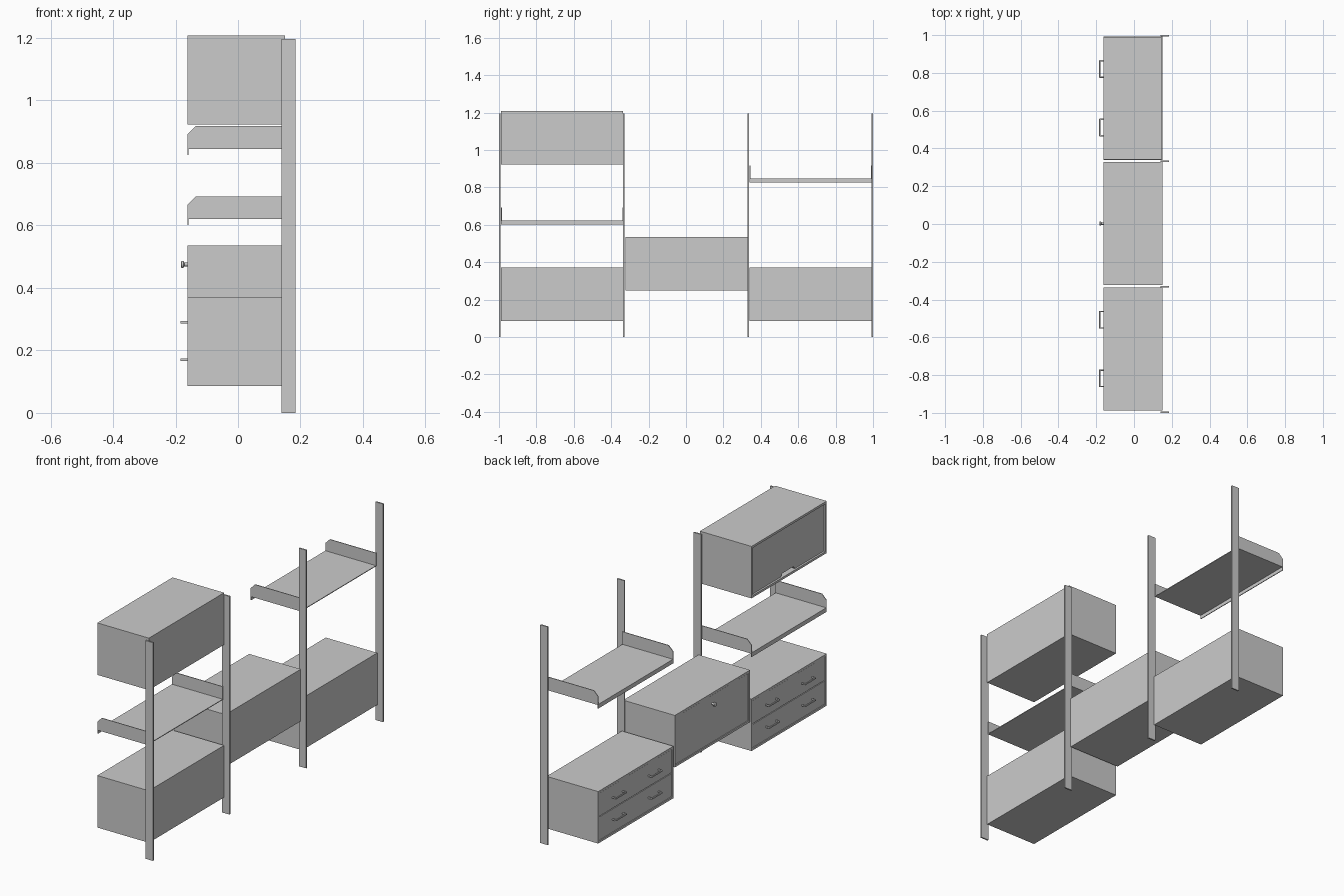
import bpy, bmesh, math

if "Cube" in bpy.data.objects:
    bpy.data.objects.remove(bpy.data.objects["Cube"])

PITCH = 0.664            # spacing of the uprights along y
W = 0.652                # width of a cabinet or shelf
XF, XB = -0.162, 0.151   # front (drawer side) and back of the cabinets
T = 0.012                # panel thickness


def finish(bm, name, bevel=0.0):
    bmesh.ops.recalc_face_normals(bm, faces=bm.faces)
    me = bpy.data.meshes.new(name)
    bm.to_mesh(me)
    bm.free()
    ob = bpy.data.objects.new(name, me)
    bpy.context.collection.objects.link(ob)
    if bevel:
        m = ob.modifiers.new("bevel", 'BEVEL')
        m.width, m.segments = bevel, 2
    return ob


def add_box(bm, x0, x1, y0, y1, z0, z1):
    vs = bmesh.ops.create_cube(bm, size=1)["verts"]
    for v in vs:
        v.co = (x1 if v.co.x > 0 else x0,
                y1 if v.co.y > 0 else y0,
                z1 if v.co.z > 0 else z0)


def box(name, *b):
    bm = bmesh.new()
    add_box(bm, *b)
    return finish(bm, name)


def prism(name, pts, axis, a, b):
    """Extrude a 2D outline: axis 'y' takes (x, z), axis 'x' takes (y, z)."""
    bm = bmesh.new()
    vs = [bm.verts.new((p, a, q) if axis == 'y' else (a, p, q)) for p, q in pts]
    f = bm.faces.new(vs)
    r = bmesh.ops.extrude_face_region(bm, geom=[f])
    d = (0, b - a, 0) if axis == 'y' else (b - a, 0, 0)
    bmesh.ops.translate(bm, vec=d,
                        verts=[g for g in r["geom"] if isinstance(g, bmesh.types.BMVert)])
    return finish(bm, name)


def carcass(name, yc, z0, z1):
    """Rectangular tube with a back panel, open towards -x."""
    y0, y1 = yc - W / 2, yc + W / 2
    bm = bmesh.new()

    def ring(x, i):
        return [bm.verts.new((x, y, z)) for y, z in
                ((y0 + i, z0 + i), (y1 - i, z0 + i), (y1 - i, z1 - i), (y0 + i, z1 - i))]
    rings = [ring(XB, 0), ring(XF, 0), ring(XF, T), ring(XB - T, T)]
    for a, b in zip(rings, rings[1:]):
        for i in range(4):
            j = (i + 1) % 4
            bm.faces.new((a[i], a[j], b[j], b[i]))
    bm.faces.new(rings[0])
    bm.faces.new(rings[-1])
    return finish(bm, name)


def handle(name, yc, zc):
    # U-shaped pull
    h, d = 0.047, 0.007
    pts = [(XF + 0.006, -h), (-0.184, -h), (-0.184, h), (XF + 0.006, h),
           (XF + 0.006, h - d), (-0.184 + d, h - d), (-0.184 + d, -h + d), (XF + 0.006, -h + d)]
    bm = bmesh.new()
    vs = [bm.verts.new((x, yc + y, zc - 0.004)) for x, y in pts]
    r = bmesh.ops.extrude_face_region(bm, geom=[bm.faces.new(vs)])
    bmesh.ops.translate(bm, vec=(0, 0, 0.008),
                        verts=[g for g in r["geom"] if isinstance(g, bmesh.types.BMVert)])
    return finish(bm, name, 0.0012)


def drawer_unit(yc, z0, z1):
    carcass("drawer_cabinet", yc, z0, z1)
    g = 0.002
    h = (z1 - z0 - 2 * T) / 2
    for k in range(2):
        b = z0 + T + k * h
        box("drawer_front", XF + 0.002, XF + 0.014, yc - W / 2 + T + g, yc + W / 2 - T - g,
            b + g, b + h - g)
        for s in (-1, 1):
            handle("drawer_handle", yc + s * 0.155, 0.17 + k * 0.12)


def shelf(yc, z):
    y0, y1 = yc - W / 2, yc + W / 2
    # sheet with a folded-down front lip
    prism("shelf", [(XF, z - 0.019), (XF, z + 0.004), (0.145, z + 0.004), (0.145, z),
                    (XF + 0.004, z), (XF + 0.004, z - 0.019)], 'y', y0, y1)
    # chamfered end panels
    side = [(XF, z), (0.145, z), (0.145, z + 0.073), (-0.135, z + 0.073), (XF, z + 0.046)]
    for y in (y0, y1 - 0.004):
        prism("shelf_end", side, 'y', y, y + 0.004)


# wall uprights
for k in range(4):
    y = (k - 1.5) * PITCH
    box("upright", 0.139, 0.184, y - 0.004, y + 0.004, 0, 1.196)

left, mid, right = -PITCH + 0.002, 0.002, PITCH + 0.002

# drawer cabinets and shelves
for yc in (left, right):
    drawer_unit(yc, 0.086, 0.371)
shelf(left, 0.62)
shelf(right, 0.845)

# middle cabinet with drop-front door and lock knob
carcass("middle_cabinet", mid, 0.25, 0.535)
box("middle_door", XF + 0.002, XF + 0.014, mid - W / 2 + T + 0.002, mid + W / 2 - T - 0.002,
    0.264, 0.521)
bm = bmesh.new()
prof = [(0, 0.006), (0.006, 0.006), (0.006, -0.010), (0.011, -0.013), (0.011, -0.019), (0.008, -0.021), (0, -0.021)]
vs = [bm.verts.new((XF + x, mid, 0.475 + r)) for r, x in prof]
es = [bm.edges.new(p) for p in zip(vs, vs[1:])]
bmesh.ops.spin(bm, geom=vs + es, cent=(0, mid, 0.475), axis=(1, 0, 0),
               angle=2 * math.pi, steps=24)
bmesh.ops.remove_doubles(bm, verts=bm.verts, dist=1e-5)
knob = finish(bm, "door_knob")
bpy.context.view_layer.objects.active = knob
knob.select_set(True)
bpy.ops.object.shade_smooth_by_angle(angle=math.radians(35))

# upper cabinet, door recessed with a finger notch in its lower edge
carcass("upper_cabinet", left, 0.923, 1.208)
a, b = left - W / 2 + T + 0.002, left + W / 2 - T - 0.002
prism("upper_door", [(a, 0.937), (left - 0.06, 0.937), (left - 0.05, 0.952), (left + 0.05, 0.952),
                     (left + 0.06, 0.937), (b, 0.937), (b, 1.194), (a, 1.194)],
      'x', XF + 0.008, XF + 0.02)
